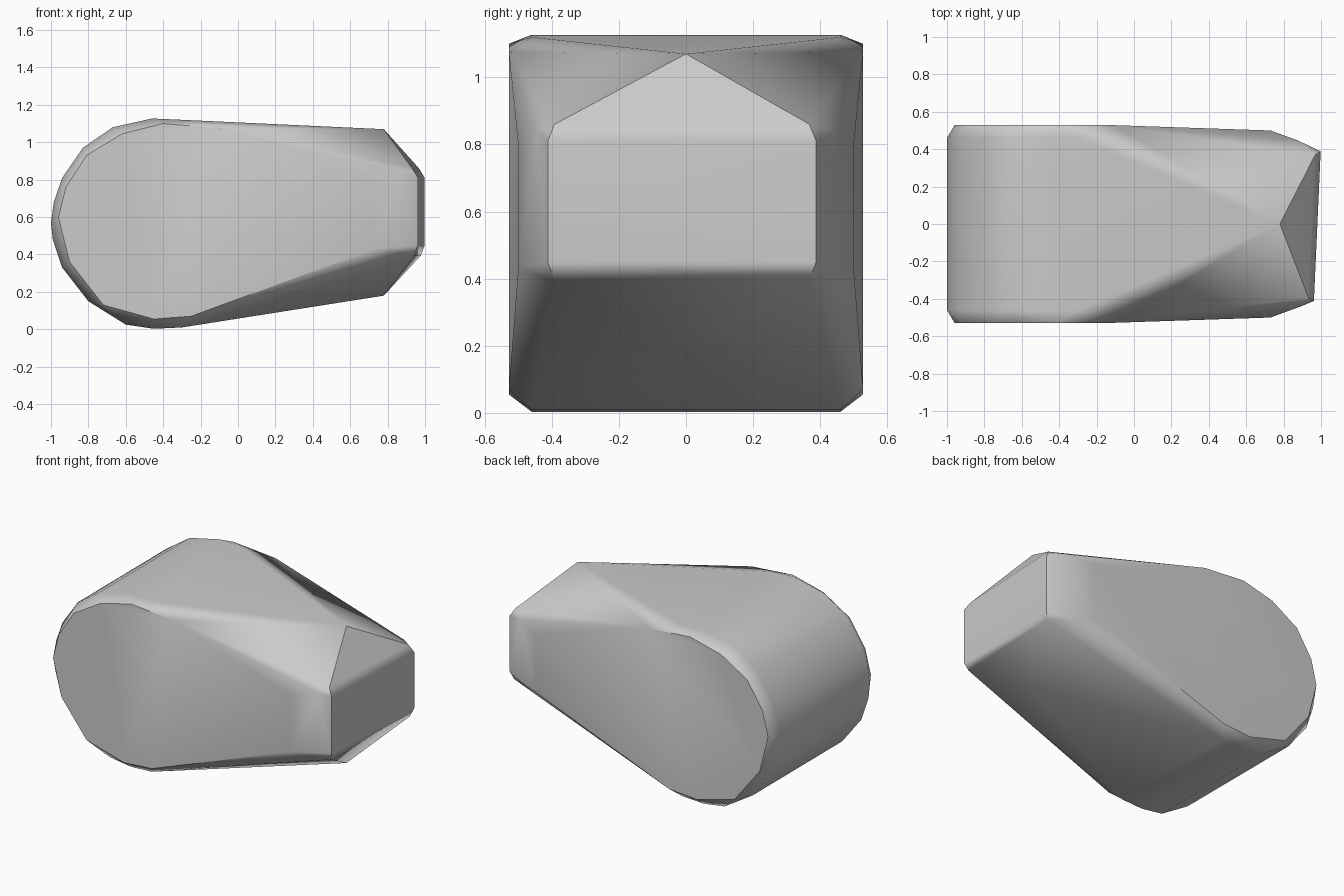
import bpy, bmesh, math

cube = bpy.data.objects.get("Cube")
if cube:
    bpy.data.objects.remove(cube)

grey = bpy.data.materials.new("plain grey")
grey.use_nodes = True
colour = (0.6, 0.6, 0.6, 1)
grey.diffuse_color = colour
grey.node_tree.nodes["Principled BSDF"].inputs["Base Color"].default_value = colour

# Round outline of the thick end (x, z)
rim = [(-1, .57), (-.985, .68), (-.94, .81), (-.83, .97), (-.67, 1.08), (-.46, 1.127),
       (-.3, 1.12), (-.3, .01), (-.45, .003), (-.6, .025), (-.8, .15), (-.94, .33), (-.99, .48)]
# Flat side outline, slightly inside the rim (x, z)
cheek = [(-.96, .6), (-.92, .76), (-.81, .93), (-.62, 1.045), (-.4, 1.1), (-.1, 1.075),
         (-.25, .07), (-.45, .055), (-.72, .13), (-.9, .36)]
# Right half of the narrow end (x offset, y, z)
nose = [(0, .4, .81), (0, .4, .45), (-.03, .38, .86), (-.02, .38, .395)]

points = []
for side in (-1, 1):
    points += [(x, side * .46, z) for x, z in rim]
    points += [(x, side * .528, z) for x, z in cheek]
    points += [(.73, side * .5, .8), (.73, side * .5, .43), (.88, side * .445, .84)]
    # The narrow end is turned a little
    points += [(.98 + dx + side * .018, side * y - .012, z) for dx, y, z in nose]
# Top and bottom peaks behind the narrow end
points += [(.78, 0, 1.07), (.78, 0, .18)]

# Skin the outlines into one faceted stone
bm = bmesh.new()
for p in points:
    bm.verts.new(p)
hull = bmesh.ops.convex_hull(bm, input=bm.verts)
loose = {g for g in hull["geom_interior"] + hull["geom_unused"] if isinstance(g, bmesh.types.BMVert)}
bmesh.ops.delete(bm, geom=list(loose), context="VERTS")
bmesh.ops.dissolve_limit(bm, angle_limit=math.radians(1), verts=bm.verts, edges=bm.edges)
bmesh.ops.recalc_face_normals(bm, faces=bm.faces)
mesh = bpy.data.meshes.new("stone")
bm.to_mesh(mesh)
bm.free()
mesh.materials.append(grey)
stone = bpy.data.objects.new("stone", mesh)
bpy.context.collection.objects.link(stone)

# Soft shading that favours the large facets
bpy.ops.object.select_all(action="DESELECT")
stone.select_set(True)
bpy.context.view_layer.objects.active = stone
bpy.ops.object.shade_smooth_by_angle(angle=math.radians(40))
weighted = stone.modifiers.new("weighted normals", "WEIGHTED_NORMAL")
weighted.keep_sharp = True
